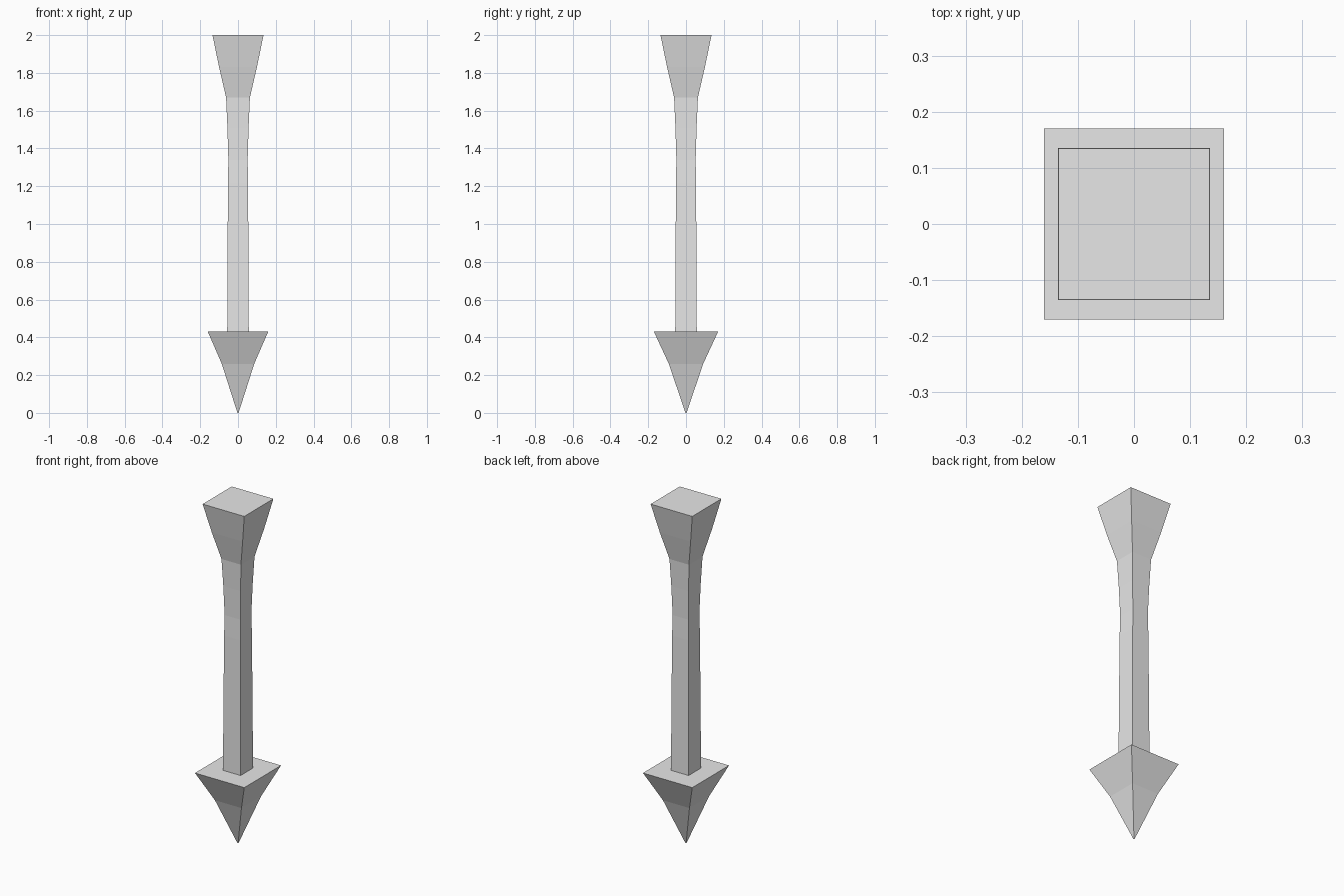
import bpy
import bmesh

if "Cube" in bpy.data.objects:
    bpy.data.objects.remove(bpy.data.objects["Cube"])

grey = bpy.data.materials.new("plain_grey")
grey.diffuse_color = (0.8, 0.8, 0.8, 1)
grey.use_nodes = True
grey.node_tree.nodes["Principled BSDF"].inputs["Base Color"].default_value = grey.diffuse_color


def square_loft(name, rings):
    """Stack rectangular rings (z, half width, half depth) and cap both ends."""
    bm = bmesh.new()
    loops = [[bm.verts.new((sx * hx, sy * hy, z))
              for sx, sy in ((-1, -1), (1, -1), (1, 1), (-1, 1))]
             for z, hx, hy in rings]
    for low, high in zip(loops, loops[1:]):
        for i in range(4):
            j = (i + 1) % 4
            bm.faces.new((low[i], low[j], high[j], high[i]))
    bm.faces.new(loops[0][::-1])
    bm.faces.new(loops[-1])
    mesh = bpy.data.meshes.new(name)
    bm.to_mesh(mesh)
    bm.free()
    mesh.materials.append(grey)
    obj = bpy.data.objects.new(name, mesh)
    bpy.context.collection.objects.link(obj)
    return obj


# Pointed head, flaring up to a flat shoulder
square_loft("arrow_head", [
    (0.0, 0.003, 0.003), (0.26, 0.086, 0.091), (0.43, 0.16, 0.17)])

# Slim shaft with a slight waist, widening into the flared tail block
square_loft("shaft_and_tail", [
    (0.428, 0.057, 0.057), (0.73, 0.056, 0.056), (1.22, 0.053, 0.053),
    (1.34, 0.051, 0.051), (1.51, 0.056, 0.056), (1.67, 0.063, 0.063),
    (1.83, 0.1, 0.1), (2.0, 0.135, 0.135)])
